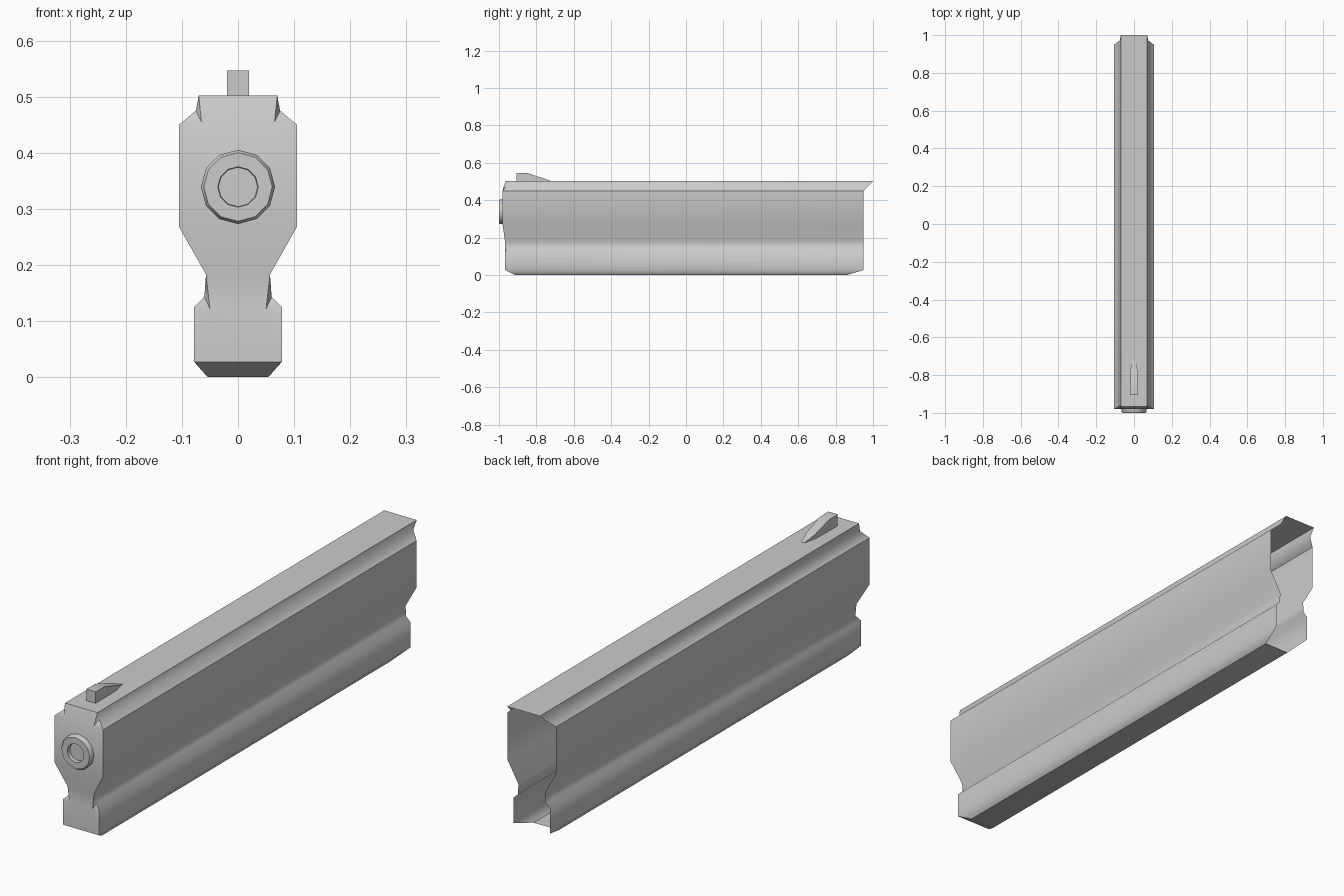
import bpy, bmesh, math
from mathutils import Matrix

cube = bpy.data.objects.get("Cube")
if cube:
    bpy.data.objects.remove(cube, do_unlink=True)

grey = bpy.data.materials.new("light grey metal")
grey.use_nodes = True
colour = (0.6, 0.6, 0.6, 1)
grey.diffuse_color = colour
grey.node_tree.nodes["Principled BSDF"].inputs["Base Color"].default_value = colour


def finish(name, bm, angle):
    bmesh.ops.remove_doubles(bm, verts=bm.verts, dist=0.0005)
    bmesh.ops.recalc_face_normals(bm, faces=bm.faces)
    mesh = bpy.data.meshes.new(name)
    bm.to_mesh(mesh)
    bm.free()
    mesh.materials.append(grey)
    obj = bpy.data.objects.new(name, mesh)
    bpy.context.collection.objects.link(obj)
    bpy.ops.object.select_all(action='DESELECT')
    obj.select_set(True)
    bpy.context.view_layer.objects.active = obj
    bpy.ops.object.shade_smooth_by_angle(angle=math.radians(angle))
    return obj


# Half section from the bottom up: half width, height, front y, back y
bottom = (0.054, 0.0, -0.915, 0.86)
foot = (0.078, 0.027, -0.967, 0.95)
rail = (0.078, 0.125, -0.967, 0.95)
low_groove = (0.06, 0.143, -0.957, 0.95)
neck = (0.057, 0.183, -0.968, 0.95)
belly = (0.105, 0.268, -0.98, 0.95)
shoulder = (0.105, 0.45, -0.98, 0.95)
top_groove = (0.075, 0.475, -0.962, 0.972)
top = (0.07, 0.502, -0.965, 1.0)
section = [bottom, foot, rail, low_groove, neck, belly, shoulder, top_groove, top]

# Inner corners where the front face is nicked by the grooves
low_nick = (0.05, 0.122, -0.967, 0)
top_nick = (0.065, 0.455, -0.98, 0)

# Slide shell, open at the back
bm = bmesh.new()


def point(p, side, end=2):
    return bm.verts.new((side * p[0], p[end], p[1]))


def span(a, b, end_a=2, end_b=2):
    """Face reaching from the left side to the right side."""
    bm.faces.new([point(a, -1, end_a), point(a, 1, end_a),
                  point(b, 1, end_b), point(b, -1, end_b)])


for side in (-1, 1):
    for a, b in zip(section, section[1:]):
        bm.faces.new([point(a, side), point(a, side, 3),
                      point(b, side, 3), point(b, side)])
    for tri in ((rail, low_groove, low_nick), (low_groove, neck, low_nick),
                (shoulder, top_groove, top_nick), (top_groove, top, top_nick),
                (foot, rail, low_nick), (belly, shoulder, top_nick)):
        bm.faces.new([point(p, side) for p in tri])
span(bottom, bottom, 2, 3)
span(top, top, 2, 3)
for a, b in ((bottom, foot), (foot, low_nick), (low_nick, neck),
             (neck, belly), (belly, top_nick), (top_nick, top)):
    span(a, b)
finish("slide_shell", bm, 46)

# Muzzle ring with a shallow bore, as stacked rings of radius and y
bm = bmesh.new()
SIDES = 12
rings = []
for radius, y in ((0.066, -0.97), (0.066, -0.993), (0.061, -1.0),
                  (0.036, -1.0), (0.035, -0.985)):
    rings.append([bm.verts.new((radius * math.cos(math.tau * i / SIDES), y,
                                0.339 + radius * math.sin(math.tau * i / SIDES)))
                  for i in range(SIDES)])
for a, b in zip(rings, rings[1:]):
    for i in range(SIDES):
        j = (i + 1) % SIDES
        bm.faces.new([a[i], a[j], b[j], b[i]])
bm.faces.new(rings[-1])
finish("muzzle_ring", bm, 35)

# Front sight: a ramp narrowing to the rear, from slices of y, half width, height
bm = bmesh.new()
slices = []
for y, w, z in ((-0.905, 0.02, 0.547), (-0.85, 0.02, 0.546),
                (-0.77, 0.018, 0.52), (-0.72, 0.006, 0.503)):
    slices.append([bm.verts.new(c) for c in
                   ((-w, y, 0.5), (-w, y, z), (w, y, z), (w, y, 0.5))])
for a, b in zip(slices, slices[1:]):
    for i in range(4):
        j = (i + 1) % 4
        bm.faces.new([a[i], a[j], b[j], b[i]])
bm.faces.new(slices[0])
bm.faces.new(slices[-1])
finish("front_sight", bm, 30)
